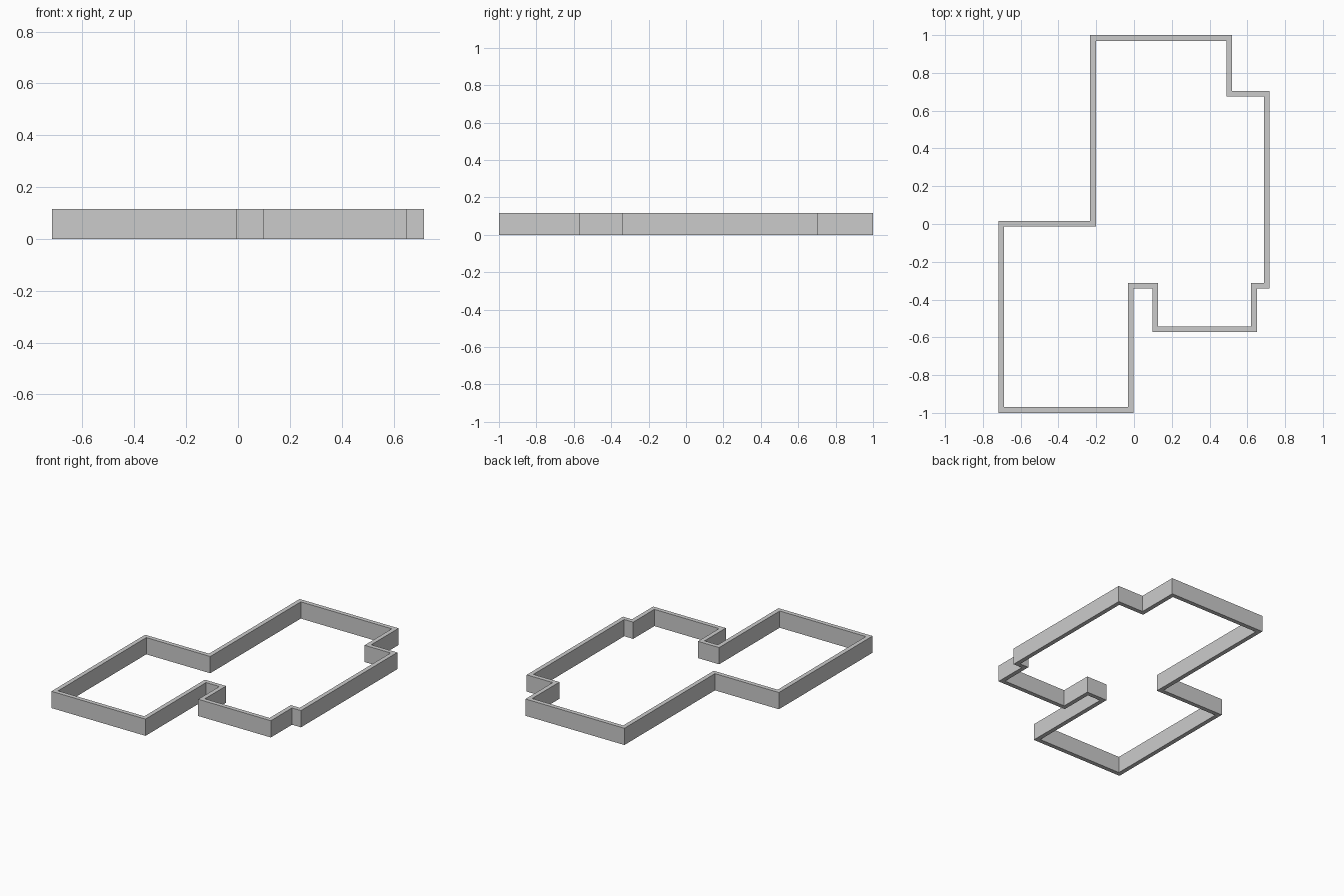
import bpy
import bmesh
from mathutils import Vector

cube = bpy.data.objects.get("Cube")
if cube:
    bpy.data.objects.remove(cube, do_unlink=True)

HEIGHT = 0.115
THICKNESS = 0.03

# Outer footprint, counter-clockwise, all corners square
OUTLINE = [Vector(p) for p in (
    (-0.718, -1), (-0.003, -1), (-0.003, -0.342), (0.098, -0.342),
    (0.098, -0.572), (0.65, -0.572), (0.65, -0.342), (0.718, -0.342),
    (0.718, 0.704), (0.52, 0.704), (0.52, 1), (-0.232, 1),
    (-0.232, 0.017), (-0.718, 0.017))]


def inset(points, distance):
    """Move every square corner inward by the wall thickness."""
    result = []
    for i, p in enumerate(points):
        a = (p - points[i - 1]).normalized()
        b = (points[(i + 1) % len(points)] - p).normalized()
        result.append(p + distance * Vector((-a.y - b.y, a.x + b.x)))
    return result


def make_material(name, color):
    mat = bpy.data.materials.new(name)
    mat.use_nodes = True
    mat.diffuse_color = color
    mat.node_tree.nodes["Principled BSDF"].inputs["Base Color"].default_value = color
    return mat


def build_wall(name, outline, material):
    bm = bmesh.new()
    inner = inset(outline, THICKNESS)
    # Loops run around the wall's section: outside up, inside down
    loops = [[bm.verts.new((p.x, p.y, z)) for p in pts]
             for pts, z in ((outline, 0), (outline, HEIGHT),
                            (inner, HEIGHT), (inner, 0))]
    for k, low in enumerate(loops):
        high = loops[(k + 1) % len(loops)]
        for i in range(len(outline)):
            j = (i + 1) % len(outline)
            bm.faces.new((low[i], low[j], high[j], high[i]))
    mesh = bpy.data.meshes.new(name)
    bm.to_mesh(mesh)
    bm.free()
    mesh.materials.append(material)
    obj = bpy.data.objects.new(name, mesh)
    bpy.context.collection.objects.link(obj)
    return obj


# Continuous perimeter wall
grey = make_material("plain grey", (0.6, 0.6, 0.6, 1))
build_wall("perimeter_wall", OUTLINE, grey)
